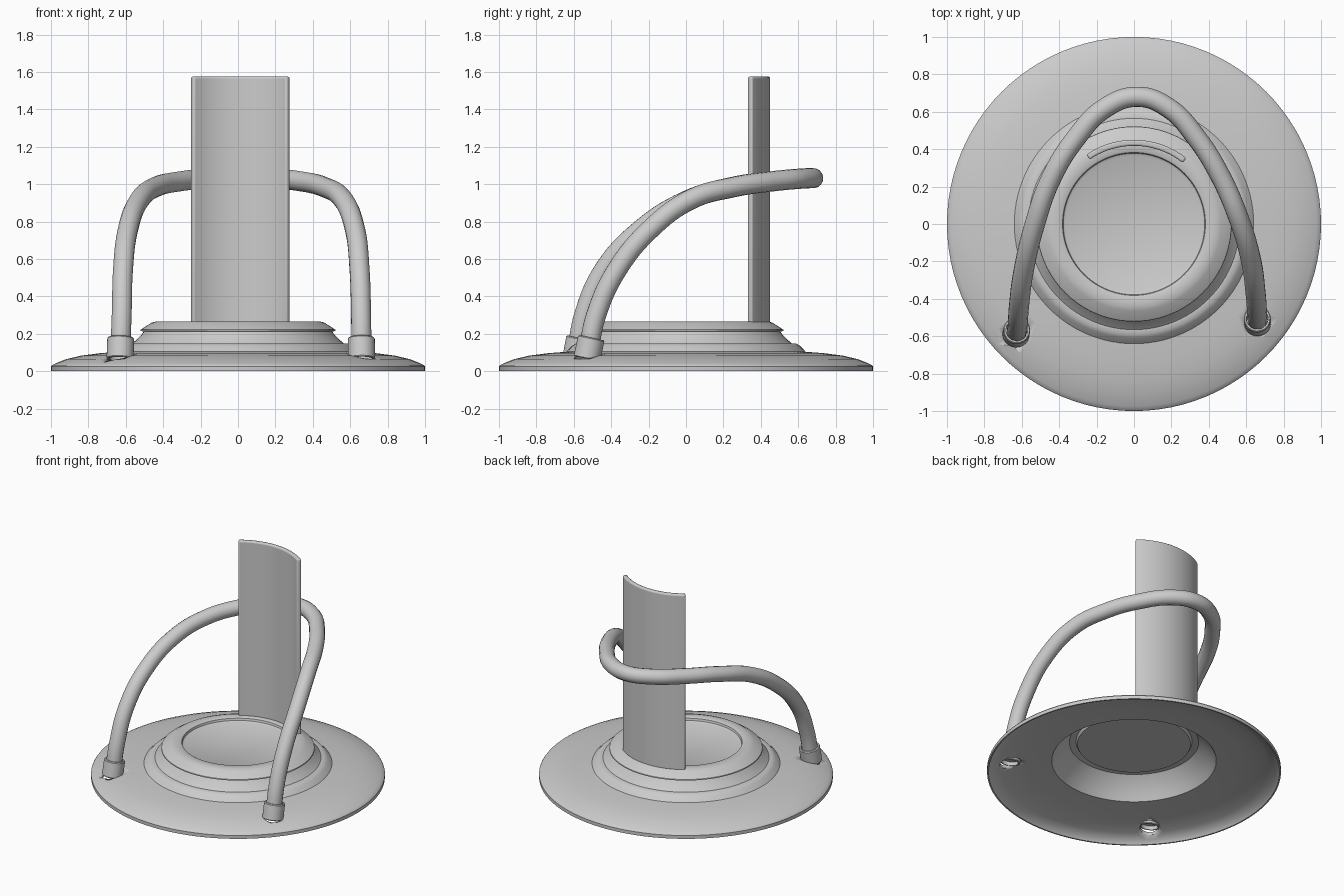
import bpy, bmesh, math
from mathutils import Vector

if "Cube" in bpy.data.objects:
    bpy.data.objects.remove(bpy.data.objects["Cube"])


def finish(name, bm, angle=35):
    bmesh.ops.remove_doubles(bm, verts=bm.verts, dist=1e-5)
    bmesh.ops.recalc_face_normals(bm, faces=bm.faces)
    me = bpy.data.meshes.new(name)
    bm.to_mesh(me)
    bm.free()
    ob = bpy.data.objects.new(name, me)
    bpy.context.collection.objects.link(ob)
    bpy.ops.object.select_all(action='DESELECT')
    ob.select_set(True)
    bpy.context.view_layer.objects.active = ob
    bpy.ops.object.shade_smooth_by_angle(angle=math.radians(angle))
    return ob


def lathe(name, profile, steps=96, closed=False):
    bm = bmesh.new()
    vs = [bm.verts.new((r, 0, z)) for r, z in profile]
    es = [bm.edges.new(p) for p in zip(vs, vs[1:])]
    if closed:
        es.append(bm.edges.new((vs[-1], vs[0])))
    bmesh.ops.spin(bm, geom=vs + es, axis=(0, 0, 1), cent=(0, 0, 0),
                   angle=2 * math.pi, steps=steps)
    return finish(name, bm)


# stepped, domed base: a thin shell, open underneath
upper = [(0, .24), (.365, .24), (.378, .247), (.382, .262), (.39, .267), (.44, .266),
         (.465, .258), (.52, .222), (.522, .215), (.505, .212), (.515, .195), (.565, .148),
         (.59, .148), (.61, .135), (.64, .104), (.74, .096), (.84, .083),
         (.92, .064), (.975, .042), (.995, .032), (1, .025), (1, 0)]
under = [(.99, 0), (.97, .027), (.91, .048), (.83, .066), (.73, .08), (.56, .09),
         (.535, .13), (.49, .19), (.44, .235), (.395, .24), (.385, .22), (0, .22)]
base = lathe("base", upper + under)

# curved upright plate
bm = bmesh.new()
a0, a1, n = math.radians(51.5), math.radians(124.5), 20
ring = [(r, a0 + (a1 - a0) * i / n) for r, seq in
        ((.45, range(n + 1)), (.418, range(n, -1, -1))) for i in seq]
face = bm.faces.new([bm.verts.new((r * math.cos(a), r * math.sin(a), .255)) for r, a in ring])
ext = bmesh.ops.extrude_face_region(bm, geom=[face])
bmesh.ops.translate(bm, vec=(0, 0, 1.32),
                    verts=[g for g in ext['geom'] if isinstance(g, bmesh.types.BMVert)])
plate = finish("upright_plate", bm)
bev = plate.modifiers.new("soft_edges", 'BEVEL')
bev.width = .01
bev.segments = 3

# bent tube handle
path = [(-.63, -.585, .09), (-.622, -.545, .3), (-.615, -.44, .54), (-.59, -.25, .75),
        (-.53, 0, .91), (-.44, .25, .985), (-.31, .46, 1.015), (-.155, .62, 1.03),
        (.02, .68, 1.032),
        (.185, .62, 1.03), (.335, .46, 1.015), (.46, .26, .985), (.56, .03, .92),
        (.625, -.19, .76), (.65, -.37, .54), (.658, -.48, .3), (.66, -.525, .09)]
cu = bpy.data.curves.new("handle_tube", 'CURVE')
cu.dimensions = '3D'
cu.bevel_depth = .054
cu.bevel_resolution = 6
cu.use_fill_caps = True
cu.resolution_u = 8
sp = cu.splines.new('BEZIER')
sp.bezier_points.add(len(path) - 1)
for bp, co in zip(sp.bezier_points, path):
    bp.co = co
    bp.handle_left_type = bp.handle_right_type = 'AUTO'
bpy.context.collection.objects.link(bpy.data.objects.new("handle_tube", cu))

# sockets holding the tube ends, with holes through the base
sleeve = [(.058, -.06), (.068, -.06), (.072, -.055), (.072, .05), (.067, .056), (.058, .056)]
for side, foot, nxt in (("left", path[0], path[1]), ("right", path[-1], path[-2])):
    foot = Vector(foot)
    direction = Vector(nxt) - foot
    rot = direction.to_track_quat('Z', 'Y').to_euler()
    centre = foot + direction.normalized() * .035
    socket = lathe("socket_" + side, sleeve, 32, True)
    socket.location, socket.rotation_euler = centre, rot
    cutter = lathe("hole_cutter_" + side, [(0, -.2), (.064, -.2), (.064, .1), (0, .1)], 32)
    cutter.location, cutter.rotation_euler = centre, rot
    cutter.hide_render = True
    cutter.display_type = 'WIRE'
    hole = base.modifiers.new("hole_" + side, 'BOOLEAN')
    hole.operation = 'DIFFERENCE'
    hole.solver = 'EXACT'
    hole.object = cutter
